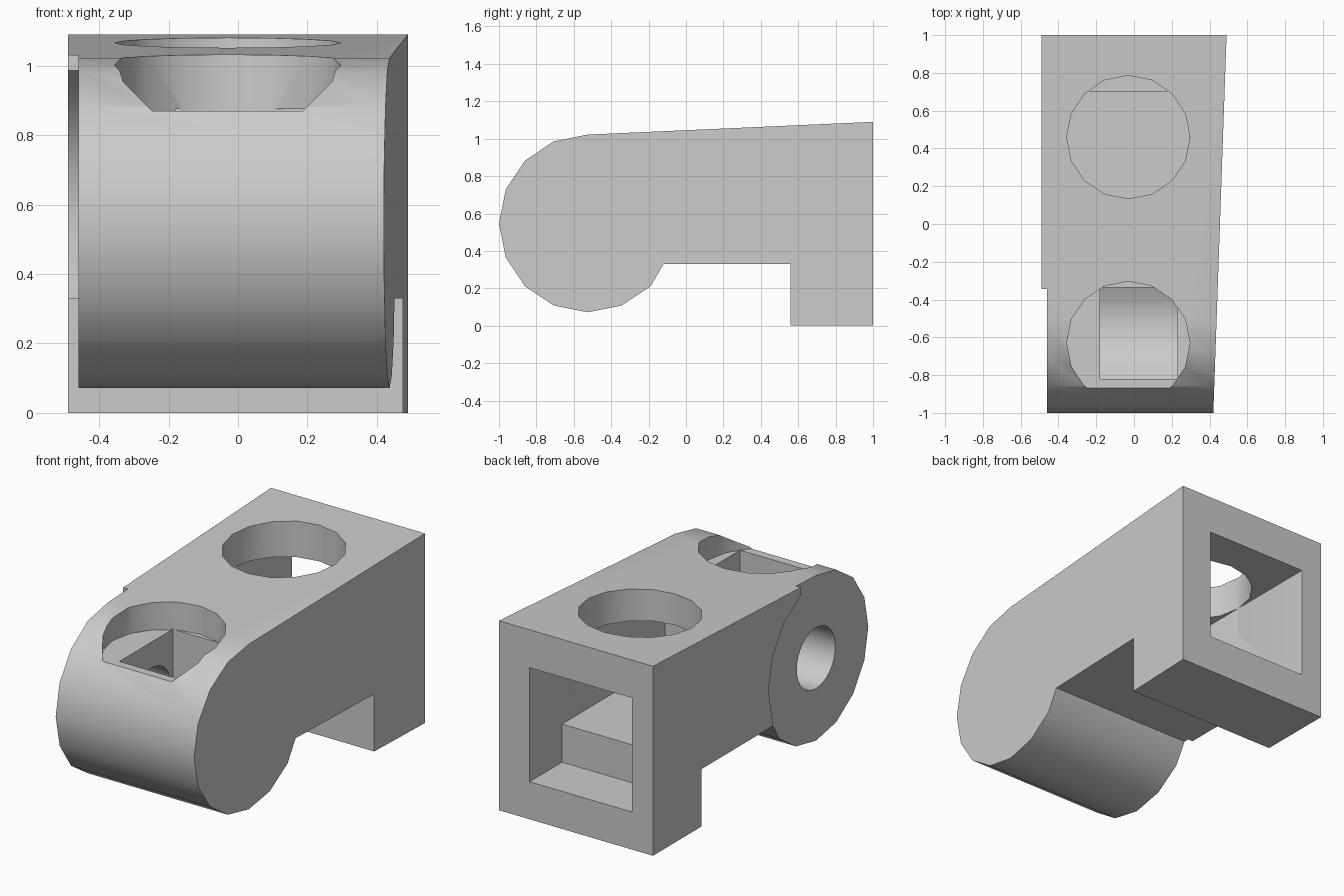
import bpy, bmesh, math

cube = bpy.data.objects.get("Cube")
if cube:
    bpy.data.objects.remove(cube, do_unlink=True)

PIVOT = (-0.525, 0.547)   # y, z of the rounded front end
OUTER = 0.475


def arc(center, radius, start, end, sides=16):
    """Points on a regular polygon, from one corner index to another."""
    step = 1 if end > start else -1
    return [(center[0] + radius * math.cos(i * math.tau / sides),
             center[1] + radius * math.sin(i * math.tau / sides))
            for i in range(start, end + step, step)]


def prism(name, profile, axis, low, high):
    """Extrude a profile: (y, z) points along x, or (x, y) points along z."""
    bm = bmesh.new()
    rings = []
    for d in (low, high):
        rings.append([bm.verts.new((d, a, b) if axis == "x" else (a, b, d))
                      for a, b in profile])
    bm.faces.new(rings[0])
    bm.faces.new(rings[1])
    n = len(profile)
    for i in range(n):
        j = (i + 1) % n
        bm.faces.new((rings[0][i], rings[0][j], rings[1][j], rings[1][i]))
    bmesh.ops.recalc_face_normals(bm, faces=bm.faces)
    mesh = bpy.data.meshes.new(name)
    bm.to_mesh(mesh)
    bm.free()
    obj = bpy.data.objects.new(name, mesh)
    bpy.context.collection.objects.link(obj)
    return obj


def cut(target, cutter):
    mod = target.modifiers.new("cut", "BOOLEAN")
    mod.operation = "DIFFERENCE"
    mod.solver = "EXACT"
    mod.object = cutter
    bpy.context.view_layer.objects.active = target
    bpy.ops.object.modifier_apply(modifier=mod.name)
    bpy.data.objects.remove(cutter, do_unlink=True)


# Bracket: rounded front end, sloping top and a foot at the back
profile = arc(PIVOT, OUTER, 4, 14)
profile += [(-0.12, 0.33), (0.56, 0.33), (0.56, 0), (1, 0), (1, 1.09)]
body = prism("bracket_body", profile, "x", -0.49, 0.49)

# Left side tapers toward the front
for v in body.data.vertices:
    if v.co.x > 0:
        v.co.x = 0.42 + 0.035 * (v.co.y + 1)

# Shallow round step on the right side
step = [(-1.1, -0.1), (-1.1, 1.2), (-0.343, 1.2)]
step += arc(PIVOT, OUTER, 3, -1) + [(-0.1, 0.2), (-0.1, -0.1)]
cut(body, prism("side_step", step, "x", -0.6, -0.46))

# Square tunnel from the back, with a raised floor above the underside
tunnel = [(1.1, 0.216), (1.1, 0.872), (-0.23, 0.872),
          (-0.23, 0.435), (0.705, 0.435), (0.705, 0.216)]
cut(body, prism("back_tunnel", tunnel, "x", -0.355, 0.295))

# Two round holes in the top
for y, floor in ((0.46, 0.7), (-0.63, 0.87)):
    cut(body, prism("top_hole", arc((-0.03, y), 0.326, 0, 15), "z", floor, 1.3))

# Front pocket with a curved floor
pocket = [(-0.335, 0.875), (-0.82, 0.875)]
for i in range(9):
    y = -0.82 + 0.485 * i / 8
    pocket.append((y, PIVOT[1] - math.sqrt(0.375 ** 2 - (y - PIVOT[0]) ** 2)))
cut(body, prism("front_pocket", pocket, "x", -0.18, 0.23))

# Axle hole from the right side into the pocket
cut(body, prism("axle_hole", arc(PIVOT, 0.175, 0, 31, 32), "x", -0.6, -0.1))

# Plain grey finish
grey = bpy.data.materials.new("light_grey")
grey.use_nodes = True
color = (0.6, 0.6, 0.6, 1)
grey.diffuse_color = color
grey.node_tree.nodes["Principled BSDF"].inputs["Base Color"].default_value = color
body.data.materials.clear()
body.data.materials.append(grey)
for p in body.data.polygons:
    p.material_index = 0

bpy.ops.object.select_all(action="DESELECT")
body.select_set(True)
bpy.context.view_layer.objects.active = body
bpy.ops.object.shade_smooth_by_angle(angle=math.radians(30))
